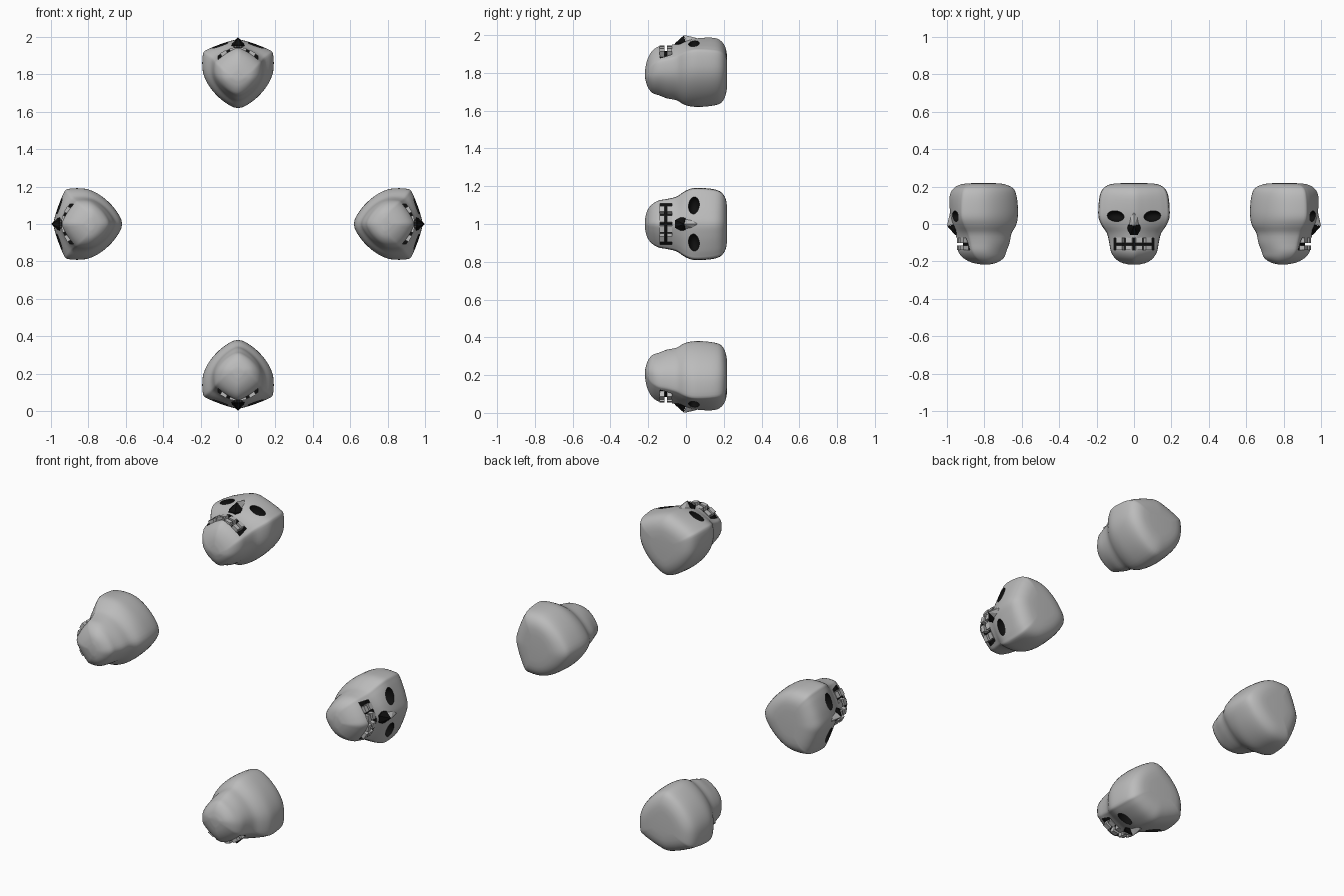
import bpy, bmesh, math
from mathutils import Matrix, Vector

if "Cube" in bpy.data.objects:
    bpy.data.objects.remove(bpy.data.objects["Cube"])

grey = bpy.data.materials.new("bone")
grey.diffuse_color = (0.5, 0.5, 0.5, 1)
grey.use_nodes = True
grey.node_tree.nodes["Principled BSDF"].inputs["Base Color"].default_value = grey.diffuse_color
black = bpy.data.materials.new("hollow")
black.diffuse_color = (0.005, 0.005, 0.005, 1)
black.use_nodes = True
black.node_tree.nodes["Principled BSDF"].inputs["Base Color"].default_value = black.diffuse_color


def make(name, bm, dark=False):
    bmesh.ops.recalc_face_normals(bm, faces=bm.faces)
    me = bpy.data.meshes.new(name)
    bm.to_mesh(me)
    bm.free()
    me.materials.append(grey)
    me.materials.append(black)
    for p in me.polygons:
        p.material_index = int(dark)
    ob = bpy.data.objects.new(name, me)
    bpy.context.collection.objects.link(ob)
    return ob


def spline(pts, steps, closed):
    """Catmull-Rom through points of any dimension."""
    n = len(pts)
    get = (lambda i: pts[i % n]) if closed else (lambda i: pts[max(0, min(n - 1, i))])
    out = []
    for i in range(n if closed else n - 1):
        a, b, c, d = (get(i + k) for k in (-1, 0, 1, 2))
        for s in range(steps):
            t = s / steps
            out.append([0.5 * (2*q + (r - p)*t + (2*p - 5*q + 4*r - s_)*t*t
                               + (3*q - p - 3*r + s_)*t**3)
                        for p, q, r, s_ in zip(a, b, c, d)])
    if not closed:
        out.append(list(pts[-1]))
    return out


def section(w, rf, rc, rb):
    """Rounded triangle: slanted face, cheek corner, pointed back."""
    face = [(0.3, 0.18), (0.6, 0.47), (0.88, 0.82)]
    back = [(1.0, 0.04), (1.0, 0.36), (0.8, 0.63), (0.43, 0.87)]
    half = [(u*w, rf - (rf - rc)*v) for u, v in face]
    half += [(u*w, rc - (rc - rb)*v) for u, v in back]
    return spline([(0, rf)] + half + [(0, rb)] + [(-x, z) for x, z in reversed(half)], 4, True)


def hull(name, pts, dark):
    bm = bmesh.new()
    for p in pts:
        bm.verts.new(p)
    bmesh.ops.convex_hull(bm, input=bm.verts)
    return make(name, bm, dark)


# Skull body: stations of y, half width, face, cheek corner, back
stations = [
    (.218, .07, .87, .85, .74), (.212, .125, .925, .88, .69),
    (.19, .162, .965, .905, .645), (.15, .18, .985, .915, .628),
    (.08, .187, .985, .92, .62), (.03, .185, .978, .918, .622),
    (-.01, .168, .968, .905, .632), (-.05, .142, .955, .885, .655),
    (-.10, .13, .945, .87, .665), (-.145, .122, .94, .86, .682),
    (-.18, .102, .915, .84, .695), (-.205, .07, .87, .81, .73),
    (-.216, .03, .82, .79, .77)]
bm = bmesh.new()
rings = [[bm.verts.new((x, y, z)) for x, z in section(*rest)]
         for y, *rest in spline(stations, 3, False)]
for a, b in zip(rings, rings[1:]):
    n = len(a)
    for i in range(n):
        bm.faces.new((a[i], a[(i + 1) % n], b[(i + 1) % n], b[i]))
bm.faces.new(rings[0])
bm.faces.new(rings[-1])
skull = make("skull", bm)

# Eye socket cutters
cutters = []
for s in (-1, 1):
    bm = bmesh.new()
    m = (Matrix.Translation((s*.098, .042, .953)) @ Matrix.Rotation(s*.38, 4, 'Y')
         @ Matrix.Rotation(s*.08, 4, 'Z') @ Matrix.Diagonal((.048, .029, .045, 1)))
    bmesh.ops.create_uvsphere(bm, u_segments=24, v_segments=12, radius=1, matrix=m)
    cutters.append(make("eye_cutter", bm, True))

# Mouth cutter: curved floor following the jaw
xs = [-.108 + .216*i/12 for i in range(13)]
outline = [(x, .915 - 4.5*x*x) for x in xs] + [(.108, 1.05), (-.108, 1.05)]
bm = bmesh.new()
lo, hi = ([bm.verts.new((x, y, z)) for x, z in outline] for y in (-.138, -.075))
bm.faces.new(lo)
bm.faces.new(hi)
for i in range(len(lo)):
    j = (i + 1) % len(lo)
    bm.faces.new((lo[i], lo[j], hi[j], hi[i]))
cutters.append(make("mouth_cutter", bm, True))

bpy.context.view_layer.objects.active = skull
for c in cutters:
    mod = skull.modifiers.new("cut", 'BOOLEAN')
    mod.operation = 'DIFFERENCE'
    mod.solver = 'EXACT'
    mod.object = c
    bpy.ops.object.modifier_apply(modifier=mod.name)
    bpy.data.objects.remove(c)
bpy.ops.object.select_all(action='DESELECT')
skull.select_set(True)
bpy.ops.object.shade_smooth_by_angle(angle=math.radians(40))

# Teeth: two rows along the jaw curve
bm = bmesh.new()
for y, h in ((-.087, .028), (-.127, .026)):
    for x in (-.072, -.025, .025, .072):
        m = (Matrix.Translation((x, y, .928 - 4.2*x*x)) @ Matrix.Rotation(math.atan(8*x), 4, 'Y')
             @ Matrix.Diagonal((.036, h, .034, 1)))
        bmesh.ops.create_cube(bm, size=1, matrix=m)
teeth = make("teeth", bm)

# Nose: grey bridge over a dark wedge
bridge = hull("nose_bridge", [(0, .06, .984), (-.022, .045, .972), (.022, .045, .972),
                              (-.034, .0, .955), (.034, .0, .955), (0, -.01, 1.0)], False)
rim = [(0, -.011, .999)]
for x, y, z in ((.032, -.003, .963), (.036, -.03, .957), (.02, -.058, .957)):
    rim += [(s*x, y, z - d) for s in (-1, 1) for d in (0, .025)]
nose = hull("nose_hollow", rim, True)

# Four skulls in a ring, each facing outward
for k in range(4):
    turn = Matrix.Translation((0, 0, 1)) @ Matrix.Rotation(k*math.pi/2, 4, 'Y')
    for part in (skull, teeth, bridge, nose):
        ob = part
        if k:
            ob = bpy.data.objects.new(part.name.split(".")[0] + f"_{k + 1}", part.data)
            bpy.context.collection.objects.link(ob)
        ob.matrix_world = turn
